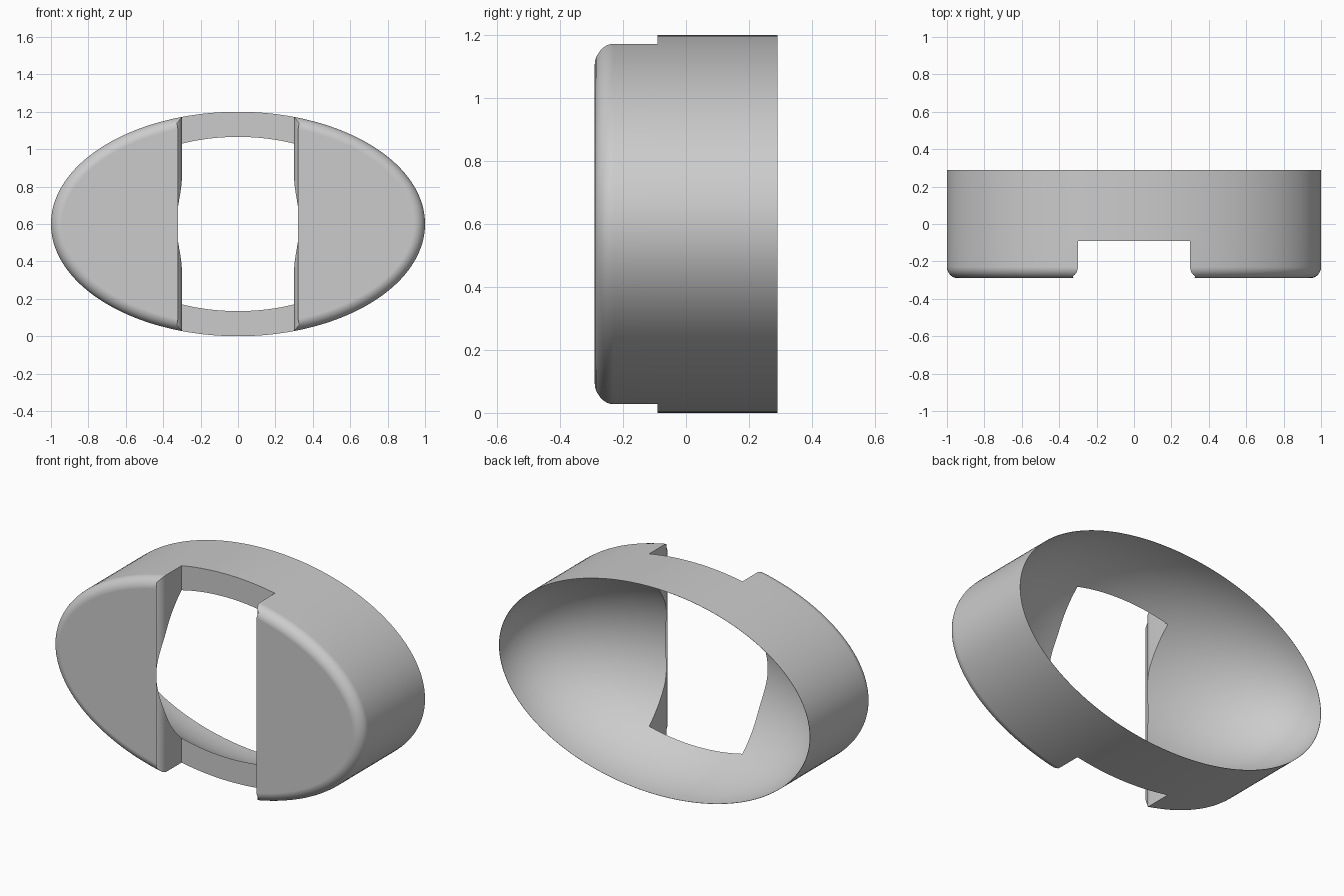
import bpy
import bmesh
from math import acos, cos, pi, sin

if "Cube" in bpy.data.objects:
    bpy.data.objects.remove(bpy.data.objects["Cube"])

HALF_W, HALF_H = 1.0, 0.6       # outer ellipse
FRONT, BACK = -0.29, 0.29
SLOT_X, SLOT_Y = 0.3, -0.09     # front slot half width and floor
FILLET = 0.06
CAVITY_DEPTH = 0.605

# Material
grey = bpy.data.materials.new("light grey")
grey.use_nodes = True
colour = (0.6, 0.6, 0.6, 1)
grey.diffuse_color = colour
grey.node_tree.nodes["Principled BSDF"].inputs["Base Color"].default_value = colour

bm = bmesh.new()


def arc(start, end, steps, y):
    """Row of vertices along the ellipse at depth y."""
    angles = [start + (end - start) * i / steps for i in range(steps + 1)]
    return [bm.verts.new((HALF_W * cos(a), y, HALF_H + HALF_H * sin(a))) for a in angles]


def wall(row_a, row_b):
    """Quads between two matching rows."""
    for i in range(len(row_a) - 1):
        bm.faces.new((row_a[i], row_a[i + 1], row_b[i + 1], row_b[i]))


# Elliptical body: two raised lobes either side of a lower central bridge
t = acos(SLOT_X / HALF_W)
spans = [(-t, t, 72, True), (t, pi - t, 28, False),
         (pi - t, pi + t, 72, True), (pi + t, 2 * pi - t, 28, False)]
bridge_floor, back_rim, front_edges = [], [], []
for start, end, steps, is_lobe in spans:
    back, mid = arc(start, end, steps, BACK), arc(start, end, steps, SLOT_Y)
    wall(back, mid)
    back_rim += back[:-1]
    if is_lobe:
        front = arc(start, end, steps, FRONT)
        wall(mid, front)
        bm.faces.new((mid[-1], mid[0], front[0], front[-1]))
        front_edges += bm.faces.new(front).edges[:]
    else:
        bridge_floor += mid
bm.faces.new(bridge_floor)

# Weld the spans, then close the back
bmesh.ops.remove_doubles(bm, verts=bm.verts[:], dist=1e-5)
bmesh.ops.holes_fill(bm, edges=[e for e in bm.edges if e.is_boundary], sides=0)
bmesh.ops.recalc_face_normals(bm, faces=bm.faces[:])

# Round the front edges of both lobes
rim = [e for e in bm.edges if all(abs(v.co.y - FRONT) < 1e-5 for v in e.verts)]
bmesh.ops.bevel(bm, geom=rim, offset=FILLET, offset_type='OFFSET', segments=8,
                profile=0.5, affect='EDGES', clamp_overlap=False)
bmesh.ops.recalc_face_normals(bm, faces=bm.faces[:])

mesh = bpy.data.meshes.new("hollow_shell")
bm.to_mesh(mesh)
bm.free()
mesh.materials.append(grey)
shell = bpy.data.objects.new("hollow_shell", mesh)
bpy.context.collection.objects.link(shell)

# Ellipsoid cavity scooped out from the back
bpy.ops.mesh.primitive_uv_sphere_add(segments=128, ring_count=64, radius=1,
                                     location=(0, BACK, HALF_H), rotation=(pi / 2, 0, 0))
cutter = bpy.context.object
cutter.name = "cavity_cutter"
cutter.scale = (HALF_W * 0.998, HALF_H * 0.998, CAVITY_DEPTH)
cutter.hide_render = True
cutter.data.materials.append(grey)

bpy.ops.object.select_all(action='DESELECT')
shell.select_set(True)
bpy.context.view_layer.objects.active = shell
cut = shell.modifiers.new("cavity", 'BOOLEAN')
cut.operation = 'DIFFERENCE'
cut.solver = 'EXACT'
cut.object = cutter
bpy.ops.object.modifier_apply(modifier=cut.name)
bpy.data.objects.remove(cutter)

# Smooth curved walls, crisp edges and flat fronts
bpy.ops.object.shade_smooth_by_angle(angle=pi / 6)
flat = shell.modifiers.new("flat_faces", 'WEIGHTED_NORMAL')
flat.keep_sharp = True
